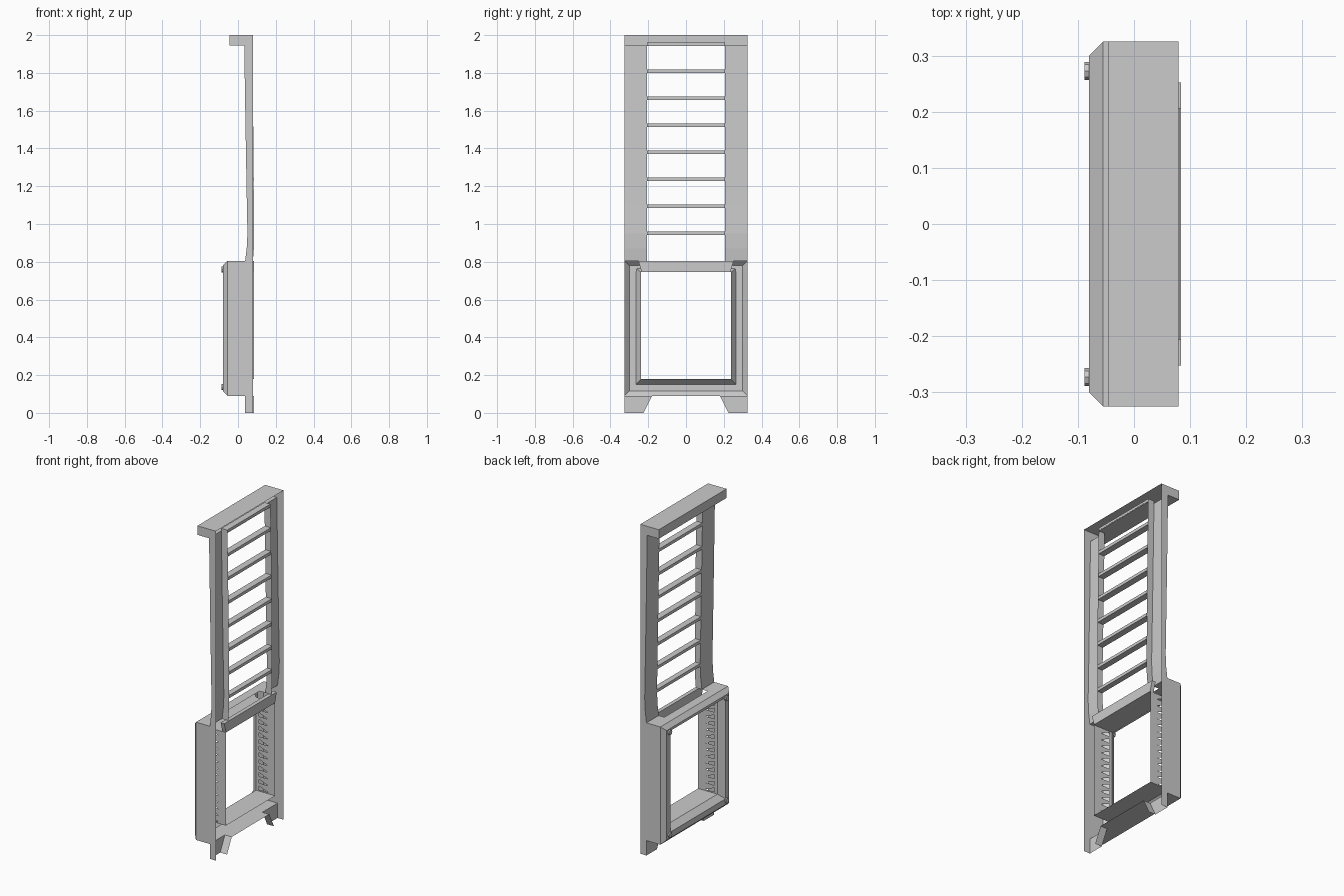
import bpy, bmesh, math
from mathutils import Matrix

if "Cube" in bpy.data.objects:
    bpy.data.objects.remove(bpy.data.objects["Cube"])


def make(name, faces):
    """Mesh object from a list of polygons, shared corners welded."""
    bm = bmesh.new()
    for f in faces:
        bm.faces.new([bm.verts.new(p) for p in f])
    bmesh.ops.remove_doubles(bm, verts=bm.verts, dist=1e-5)
    bmesh.ops.recalc_face_normals(bm, faces=bm.faces)
    me = bpy.data.meshes.new(name)
    bm.to_mesh(me)
    bm.free()
    ob = bpy.data.objects.new(name, me)
    bpy.context.collection.objects.link(ob)
    return ob


def box(name, x0, x1, y0, y1, z0, z1):
    bm = bmesh.new()
    bmesh.ops.create_cube(bm, size=1, matrix=Matrix.Translation(
        ((x0 + x1) / 2, (y0 + y1) / 2, (z0 + z1) / 2)) @ Matrix.Diagonal((x1 - x0, y1 - y0, z1 - z0, 1)))
    me = bpy.data.meshes.new(name)
    bm.to_mesh(me)
    bm.free()
    ob = bpy.data.objects.new(name, me)
    bpy.context.collection.objects.link(ob)
    return ob


def rect(x, y, z0, z1):
    return [(x, -y, z0), (x, y, z0), (x, y, z1), (x, -y, z1)]


def bridge(a, b, skip=()):
    n = len(a)
    return [[a[i], a[(i + 1) % n], b[(i + 1) % n], b[i]] for i in range(n) if i not in skip]


W, IN, BACK = 0.325, 0.207, 0.079
# front curve of the upper posts, top to bottom
curve = [(0.033, 1.945), (0.040, 1.5), (0.047, 1.1), (0.050, 0.95), (0.046, 0.87), (0.038, 0.805)]


def curve_x(z):
    for (xa, za), (xb, zb) in zip(curve, curve[1:]):
        if zb <= z <= za:
            return xb + (xa - xb) * (z - zb) / (za - zb)
    return curve[0][0]


# side walls
profile = [(0.038, 0), (BACK, 0), (BACK, 2), (-0.045, 2), (-0.045, 1.945)] + curve + \
          [(-0.055, 0.805), (-0.055, 0.09), (0.038, 0.09)]
for side, s in (("left", -1), ("right", 1)):
    make(side + "_side_wall", [[(x, s * W, z) for x, z in profile]])
    # post face and inner reveal
    post = []
    for (xa, za), (xb, zb) in zip(curve, curve[1:]):
        post.append([(xa, s * W, za), (xb, s * W, zb), (xb, s * IN, zb), (xa, s * IN, za)])
        ea, eb = min(xa + 0.041, 0.084), min(xb + 0.041, 0.084)
        post.append([(xa, s * IN, za), (xb, s * IN, zb), (eb, s * IN, zb), (ea, s * IN, za)])
    make(side + "_post", post)
    # foot with slanted inner edge
    make(side + "_foot", [
        [(0.038, s * W, 0), (0.038, s * 0.225, 0), (0.038, s * 0.18, 0.09), (0.038, s * W, 0.09)],
        [(0.038, s * 0.225, 0), (0.084, s * 0.225, 0), (0.084, s * 0.18, 0.09), (0.038, s * 0.18, 0.09)]])

# top cap, open at the rear
make("top_cap", [
    [(-0.045, -W, 2), (BACK, -W, 2), (BACK, W, 2), (-0.045, W, 2)],
    [(-0.045, -W, 2), (-0.045, W, 2), (-0.045, W, 1.945), (-0.045, -W, 1.945)],
    [(-0.045, -W, 1.945), (-0.045, W, 1.945), (0.033, W, 1.945), (0.033, -W, 1.945)]])
make("top_reveal", [[(0.033, -IN, 1.945), (0.033, IN, 1.945), (0.074, IN, 1.945), (0.074, -IN, 1.945)]])

# horizontal slats
for i in range(8):
    z = 0.95 + i * 0.143
    x = curve_x(z)
    box(f"slat_{i + 1}", x, min(x + 0.04, 0.084), -IN, IN, z - 0.009, z + 0.009)

# lower frame: chamfer, face ring and tapered lip
outer = rect(-0.055, W, 0.09, 0.805)
face = rect(-0.08, 0.300, 0.115, 0.78)
lip = rect(-0.08, 0.265, 0.15, 0.765)
throat = rect(-0.045, 0.237, 0.18, 0.745)
make("lower_frame", bridge(outer, face) + bridge(face, lip) + bridge(lip, throat))

# ledge with rear slot, and underside
ledge = [[(-0.055, -W, 0.805), (-0.055, W, 0.805), (0.0, W, 0.805), (0.0, -W, 0.805)]]
for s in (-1, 1):
    ledge.append([(0.0, s * W, 0.805), (0.0, s * IN, 0.805), (0.038, s * IN, 0.805), (0.038, s * W, 0.805)])
make("lower_ledge", ledge)
under = [[(-0.055, -W, 0.09), (-0.055, W, 0.09), (0.038, W, 0.09), (0.038, -W, 0.09)],
         [(0.038, -0.18, 0.09), (0.038, 0.18, 0.09), (0.084, 0.18, 0.09), (0.084, -0.18, 0.09)]]
make("lower_underside", under)

# window tube: top and bottom plates
make("window_tube", bridge(throat, rect(0.084, 0.237, 0.18, 0.745), skip=(1, 3)))

# window side walls with a row of triangular vents
N = 14
step = (0.745 - 0.18) / N
for side, s in (("left", -1), ("right", 1)):
    y, cells = s * 0.237, []
    for i in range(N):
        z = 0.18 + i * step
        A, B, C, D = [(px, y, pz) for px, pz in
                      ((-0.045, z), (0.084, z), (0.084, z + step), (-0.045, z + step))]
        a, b, c = (-0.025, y, z + 0.008), (0.035, y, z + 0.008), (-0.025, y, z + step - 0.008)
        cells += [[A, B, b, a], [B, C, b], [C, D, c, b], [D, A, a, c]]
    make(side + "_vent_wall", cells)

# rear lintel above the window
low = [(0.06, -0.235, 0.745), (0.084, -0.235, 0.745), (0.084, 0.235, 0.745), (0.06, 0.235, 0.745)]
high = [(0.06, -0.252, 0.805), (0.084, -0.252, 0.805), (0.084, 0.252, 0.805), (0.06, 0.252, 0.805)]
make("rear_lintel", bridge(low, high) + [low, high])

# corner bolts
for i, (y, z) in enumerate([(-0.273, 0.138), (0.273, 0.138), (-0.273, 0.76), (0.273, 0.76)]):
    bpy.ops.mesh.primitive_cylinder_add(vertices=8, radius=0.016, depth=0.012,
                                        location=(-0.082, y, z), rotation=(0, math.pi / 2, 0))
    bpy.context.object.name = f"corner_bolt_{i + 1}"
